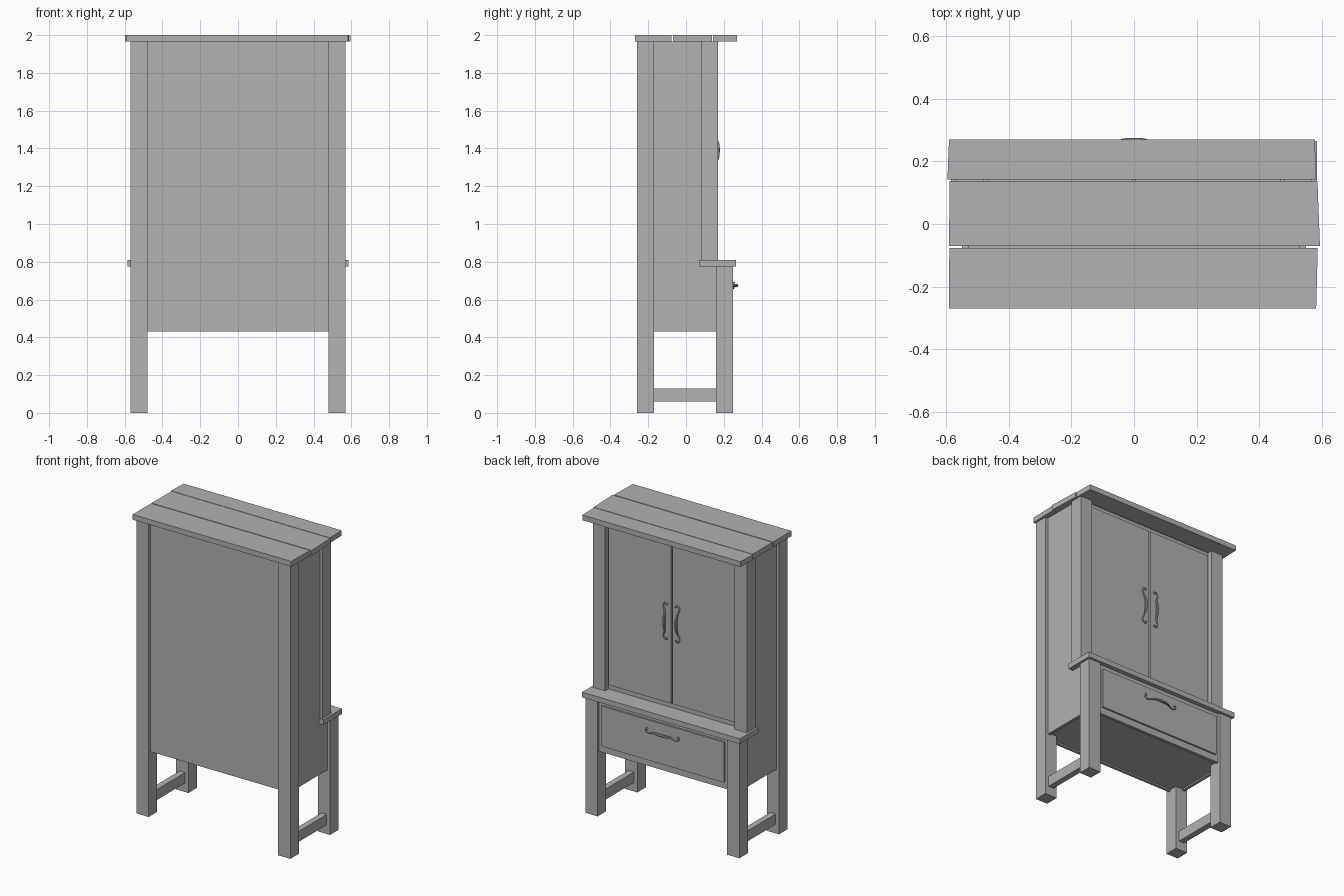
import bpy, bmesh
from mathutils import Vector

cube = bpy.data.objects.get("Cube")
if cube:
    bpy.data.objects.remove(cube, do_unlink=True)

# One plain grey for the whole cabinet
grey = bpy.data.materials.new("plain grey")
grey.use_nodes = True
colour = (0.445, 0.445, 0.445, 1)
grey.diffuse_color = colour
grey.node_tree.nodes["Principled BSDF"].inputs["Base Color"].default_value = colour


def prism(name, corners, z0, z1):
    """Extrude a counter-clockwise xy outline from z0 to z1."""
    bm = bmesh.new()
    face = bm.faces.new([bm.verts.new((x, y, z0)) for x, y in corners])
    grown = bmesh.ops.extrude_face_region(bm, geom=[face])
    top = [v for v in grown["geom"] if isinstance(v, bmesh.types.BMVert)]
    bmesh.ops.translate(bm, verts=top, vec=(0, 0, z1 - z0))
    bmesh.ops.recalc_face_normals(bm, faces=bm.faces)
    mesh = bpy.data.meshes.new(name)
    bm.to_mesh(mesh)
    bm.free()
    mesh.materials.append(grey)
    ob = bpy.data.objects.new(name, mesh)
    bpy.context.collection.objects.link(ob)
    return ob


def box(name, x0, x1, y0, y1, z0, z1):
    return prism(name, [(x0, y0), (x1, y0), (x1, y1), (x0, y1)], z0, z1)


def pair(name, x0, x1, *rest):
    """The same box on the left (+x) and mirrored on the right."""
    box("left_" + name, x0, x1, *rest)
    box("right_" + name, -x1, -x0, *rest)


TOP, BASE, SHELF = 1.965, 0.43, 0.775

# Posts, legs and foot stretchers
pair("back_post", 0.48, 0.57, -0.26, -0.17, 0, TOP)
pair("front_leg", 0.48, 0.57, 0.16, 0.25, 0, SHELF)
pair("upper_post", 0.48, 0.57, 0.08, 0.17, 0.81, TOP)
pair("stretcher", 0.505, 0.545, -0.17, 0.16, 0.06, 0.13)

# Carcass panels
box("back_panel", -0.48, 0.48, -0.24, -0.22, BASE, TOP)
pair("lower_side_panel", 0.53, 0.55, -0.17, 0.16, BASE, SHELF)
pair("upper_side_panel", 0.53, 0.55, -0.17, 0.08, SHELF, TOP)
box("bottom_panel", -0.53, 0.53, -0.22, 0.215, 0.44, 0.46)
box("drawer_surround", -0.48, 0.48, 0.215, 0.235, BASE, SHELF)
box("door_surround", -0.48, 0.48, 0.115, 0.135, 0.81, TOP)
box("ledge", -0.585, 0.585, 0.07, 0.265, SHELF, 0.81)

# Doors and drawer front
pair("door", 0.005, 0.468, 0.135, 0.15, 0.845, 1.935)
box("drawer_front", -0.455, 0.455, 0.235, 0.247, 0.475, 0.745)

# Slightly uneven top boards
boards = {
    "back": [(-0.592, -0.27), (0.583, -0.27), (0.588, -0.076), (-0.591, -0.076)],
    "middle": [(-0.592, -0.07), (0.595, -0.07), (0.587, 0.138), (-0.59, 0.138)],
    "front": [(-0.597, 0.142), (0.582, 0.142), (0.579, 0.27), (-0.592, 0.27)],
}
for name, outline in boards.items():
    prism(name + "_top_board", outline, TOP, 2.0)


def handle(name, centre, along, side):
    """Bowed pull with curled ends: (along, outward, sideways, radius)."""
    half = [(0, 0.02, 0, 1), (0.035, 0.018, 0, 0.9), (0.07, 0.008, 0.004, 0.6),
            (0.095, 0.005, 0.014, 0.5), (0.115, 0.005, 0.01, 0.5),
            (0.122, 0.005, -0.005, 0.55), (0.112, 0.005, -0.014, 0.8)]
    path = [(-a, o, s, r) for a, o, s, r in reversed(half[1:])] + half
    curve = bpy.data.curves.new(name, "CURVE")
    curve.dimensions = "3D"
    curve.bevel_depth = 0.009
    curve.bevel_resolution = 2
    curve.use_fill_caps = True
    curve.resolution_u = 4
    spline = curve.splines.new("BEZIER")
    spline.bezier_points.add(len(path) - 1)
    out = Vector((0, 1, 0))
    for p, (a, o, s, r) in zip(spline.bezier_points, path):
        p.co = Vector(centre) + Vector(along) * a + out * o + Vector(side) * s
        p.radius = r
        p.handle_left_type = p.handle_right_type = "AUTO"
    curve.materials.append(grey)
    ob = bpy.data.objects.new(name, curve)
    bpy.context.collection.objects.link(ob)
    bpy.ops.object.select_all(action="DESELECT")
    ob.select_set(True)
    bpy.context.view_layer.objects.active = ob
    bpy.ops.object.convert(target="MESH")
    bpy.ops.object.shade_smooth_by_angle()


# Handles
handle("left_door_handle", (0.045, 0.15, 1.39), (0, 0, 1), (1, 0, 0))
handle("right_door_handle", (-0.045, 0.15, 1.39), (0, 0, 1), (-1, 0, 0))
handle("drawer_handle", (0, 0.247, 0.675), (1, 0, 0), (0, 0, -1))
